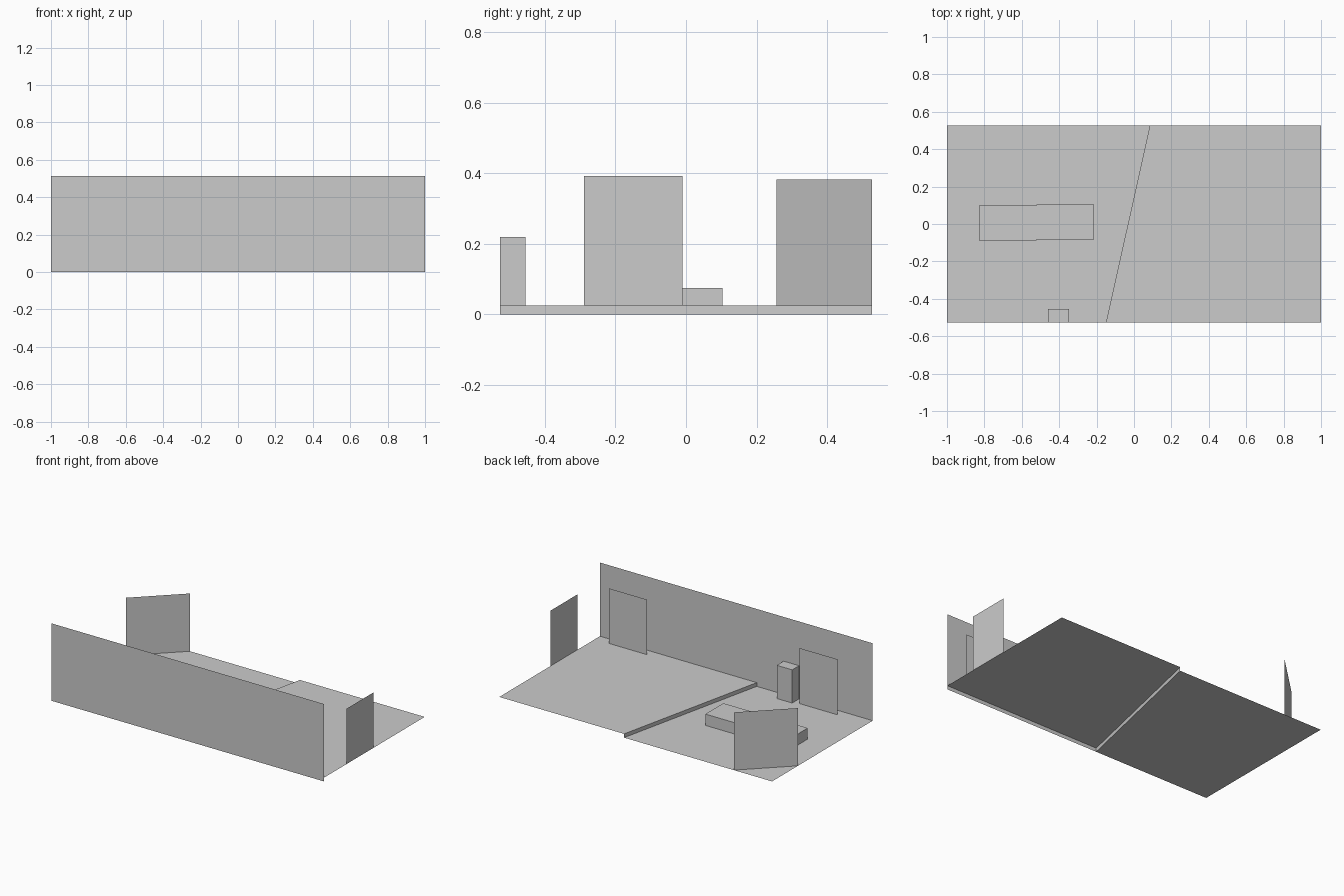
import bpy, bmesh

if "Cube" in bpy.data.objects:
    bpy.data.objects.remove(bpy.data.objects["Cube"])

HY = 0.527      # half depth of the room
STEP = 0.025    # height of the raised floor


def sheet(name, pts):
    """Single flat face through the given points."""
    me = bpy.data.meshes.new(name)
    me.from_pydata(pts, [], [tuple(range(len(pts)))])
    ob = bpy.data.objects.new(name, me)
    bpy.context.collection.objects.link(ob)
    return ob


def upright(name, a, b, z0, z1):
    """Vertical panel standing on the plan line a-b."""
    return sheet(name, [(*a, z0), (*b, z0), (*b, z1), (*a, z1)])


def box(name, x0, x1, y0, y1, z1):
    """Box resting on the lower floor."""
    bm = bmesh.new()
    bmesh.ops.create_cube(bm, size=1)
    for v in bm.verts:
        v.co = (x1 if v.co.x > 0 else x0,
                y1 if v.co.y > 0 else y0,
                z1 if v.co.z > 0 else 0)
    me = bpy.data.meshes.new(name)
    bm.to_mesh(me)
    bm.free()
    bpy.context.collection.objects.link(bpy.data.objects.new(name, me))


# Two floor levels split by a slanted step
front, back = (-0.15, -HY), (0.085, HY)
sheet("lower_floor", [(-1, -HY, 0), (*front, 0), (*back, 0), (-1, HY, 0)])
sheet("raised_floor", [(*front, STEP), (1, -HY, STEP), (1, HY, STEP), (*back, STEP)])
upright("step_riser", back, front, 0, STEP)

# Front wall
upright("front_wall", (1, -HY), (-1, -HY), 0, 0.513)

# Free-standing panels: two before the wall, one at the end, one across the corner
upright("left_wall_panel", (-0.5, -0.474), (-0.78, -0.474), 0, 0.368)
upright("right_wall_panel", (0.897, -0.474), (0.617, -0.474), STEP, 0.39)
upright("end_panel", (1, -0.29), (1, -0.01), STEP, 0.392)
upright("corner_panel", (-0.72, HY), (-1, 0.257), 0, 0.383)

# Furniture blocks
box("cabinet", -0.46, -0.347, -HY, -0.455, 0.22)
box("low_table_right", -0.522, -0.215, -0.084, 0.104, 0.075)
box("low_table_left", -0.83, -0.522, -0.089, 0.1, 0.073)
